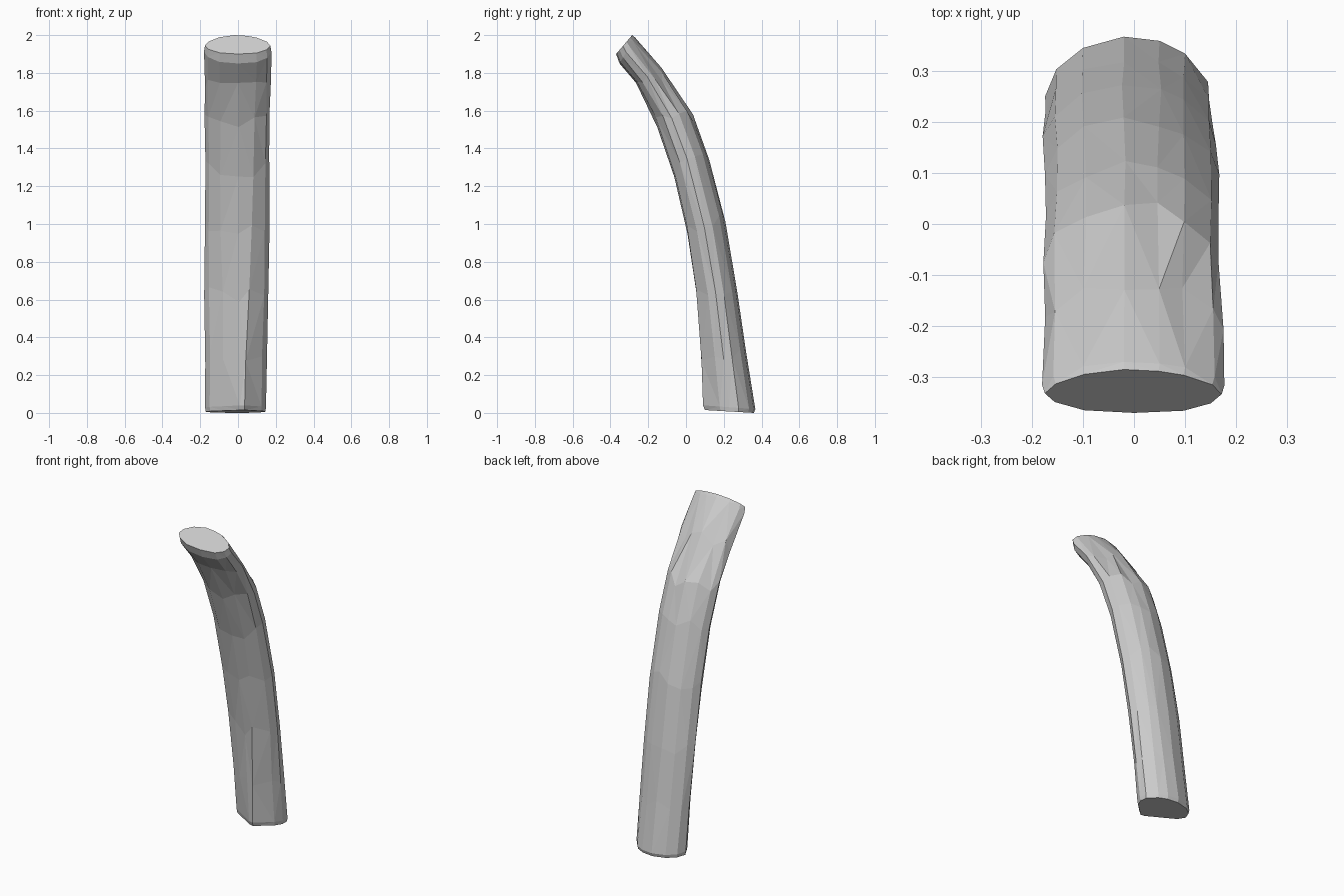
import bpy, bmesh, random

if "Cube" in bpy.data.objects:
    bpy.data.objects.remove(bpy.data.objects["Cube"])

random.seed(4)

# Cross-sections as (x, t): t = 0 on the front surface, t = 1 on the back
FOOT = [(-.075, .22), (.01, .02), (.035, 0), (.125, .32), (.148, .5), (.145, .68), (.1, .88),
        (.05, .97), (-.02, 1), (-.1, .92), (-.152, .77), (-.174, .58), (-.15, .4)]
TIP = [(-.1, .06), (0, 0), (.1, .05), (.155, .22), (.177, .43), (.158, .65), (.1, .87),
       (.05, .96), (-.02, 1), (-.1, .89), (-.158, .67), (-.18, .45), (-.16, .25)]

# Stations along the bend: front (y, z), back (y, z), blend foot->tip, x scale
STATIONS = [
    ((.10, .015), (.36, 0), 0, .98),
    ((.09, .04), (.367, .02), 0, 1),
    ((.08, .28), (.32, .31), .12, 1),
    ((.055, .62), (.27, .65), .35, 1),
    ((.0, .98), (.205, 1.03), .65, .98),
    ((-.068, 1.27), (.118, 1.36), .8, .97),
    ((-.158, 1.53), (.04, 1.57), .9, .97),
    ((-.255, 1.72), (-.12, 1.80), 1, .98),
    ((-.352, 1.85), (-.27, 1.988), 1, 1),
    ((-.37, 1.90), (-.285, 2.0), 1, .97),
]


def lerp(a, b, t):
    return a + (b - a) * t


# Curved bar: lofted faceted rings, slightly uneven, with end caps
bm = bmesh.new()
rings = []
for s, (front, back, k, sx) in enumerate(STATIONS):
    ring = []
    wob = .012 if 2 <= s <= 7 else 0
    for (x0, t0), (x1, t1) in zip(FOOT, TIP):
        t = lerp(t0, t1, k)
        slide = random.uniform(-wob, wob) * 3   # shift along the bar
        ring.append(bm.verts.new((
            lerp(x0, x1, k) * sx + random.uniform(-wob, wob) * .3,
            lerp(front[0], back[0], t) - slide * (.15 + .05 * max(0, s - 3)),
            lerp(front[1], back[1], t) + slide)))
    rings.append(ring)

n = len(FOOT)
for a, b in zip(rings, rings[1:]):
    for i in range(n):
        j = (i + 1) % n
        bm.faces.new((a[i], a[j], b[j], b[i]))
bm.faces.new(rings[0][::-1])
bm.faces.new(rings[-1])
bmesh.ops.triangulate(bm, faces=[f for f in bm.faces if len(f.verts) == 4],
                      quad_method='SHORT_EDGE')
bmesh.ops.recalc_face_normals(bm, faces=bm.faces[:])

mesh = bpy.data.meshes.new("curved_bar")
bm.to_mesh(mesh)
bm.free()
bar = bpy.data.objects.new("curved_bar", mesh)
bpy.context.collection.objects.link(bar)
